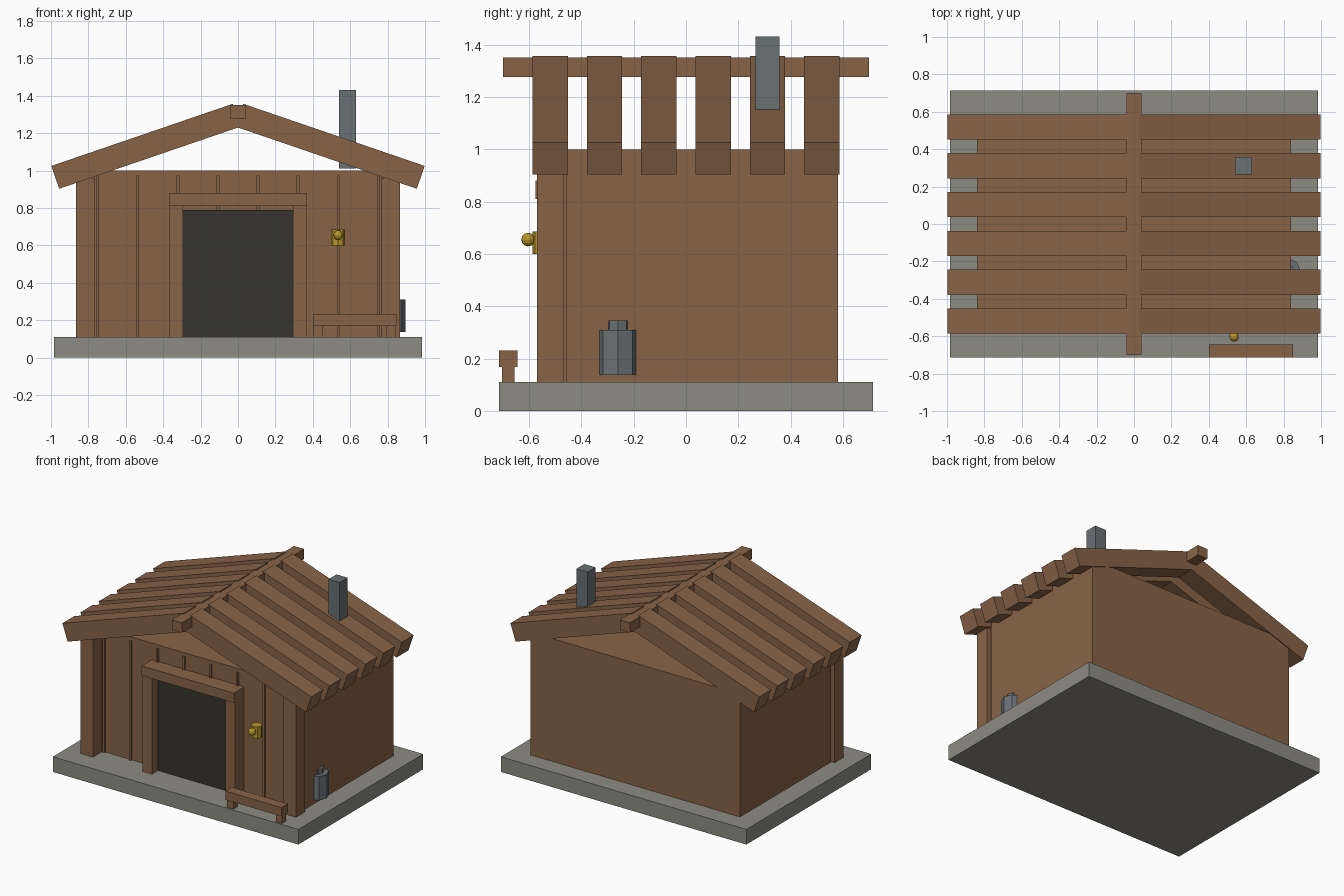
import bpy
from math import atan2, cos, sin
from mathutils import Vector

cube = bpy.data.objects.get("Cube")
if cube:
    bpy.data.objects.remove(cube, do_unlink=True)


def material(name, color):
    mat = bpy.data.materials.new(name)
    mat.use_nodes = True
    rgba = (*color, 1.0)
    mat.diffuse_color = rgba
    mat.node_tree.nodes["Principled BSDF"].inputs["Base Color"].default_value = rgba
    return mat


WOOD = material("brown wood", (0.25, 0.127, 0.063))
STONE = material("grey stone", (0.265, 0.262, 0.225))
DARK = material("dark doorway", (0.035, 0.033, 0.025))
STEEL = material("blue grey steel", (0.14, 0.165, 0.175))
BRASS = material("brass", (0.48, 0.31, 0.025))


def finish(name, mat):
    obj = bpy.context.object
    obj.name = name
    obj.data.materials.append(mat)
    return obj


def box(name, mat, xs, ys, zs):
    """Box from its (min, max) range along each axis."""
    bpy.ops.mesh.primitive_cube_add(size=1)
    obj = finish(name, mat)
    obj.location = [sum(r) / 2 for r in (xs, ys, zs)]
    obj.scale = [r[1] - r[0] for r in (xs, ys, zs)]
    return obj


def drum(name, mat, radius, x, y, zs, sides=8):
    bpy.ops.mesh.primitive_cylinder_add(vertices=sides, radius=radius, depth=zs[1] - zs[0],
                                        location=(x, y, sum(zs) / 2))
    return finish(name, mat)


def mirrored(xs, side):
    return tuple(sorted(side * x for x in xs))


FLOOR = 0.11

# Slab and main body
box("stone_base", STONE, (-0.985, 0.985), (-0.715, 0.715), (0, FLOOR))
box("cabin_body", WOOD, (-0.84, 0.84), (-0.458, 0.58), (FLOOR, 1.0))

# Battens on the front wall
for i in range(8):
    x = (i - 3.5) * 0.214
    box("wall_batten", WOOD, (x - 0.007, x + 0.007), (-0.472, -0.45), (FLOOR, 0.975))

# Corner posts and door frame posts
for side in (-1, 1):
    box("corner_post", WOOD, mirrored((0.765, 0.865), side), (-0.57, -0.468), (FLOOR, 0.96))
    box("door_post", WOOD, mirrored((0.295, 0.37), side), (-0.565, -0.458), (FLOOR, 0.82))

# Doorway and lintel
box("door_panel", DARK, (-0.295, 0.295), (-0.495, -0.458), (FLOOR, 0.79))
box("door_lintel", WOOD, (-0.37, 0.37), (-0.575, -0.458), (0.81, 0.88))

# Ridge beam
box("ridge_beam", WOOD, (-0.04, 0.04), (-0.70, 0.70), (1.277, 1.35))

# Sloped roof planks, six to each side
top_in, top_out = Vector((0.028, 1.357)), Vector((0.998, 1.025))
length, thick = (top_out - top_in).length, 0.129
slope = atan2(top_in.y - top_out.y, top_out.x - top_in.x)
middle = (top_in + top_out) / 2 - Vector((sin(slope), cos(slope))) * thick / 2
for side in (-1, 1):
    for i in range(6):
        bpy.ops.mesh.primitive_cube_add(size=1)
        plank = finish("roof_plank", WOOD)
        plank.location = (side * middle.x, (i - 2.5) * 0.2075, middle.y)
        plank.rotation_euler = (0, side * slope, 0)
        plank.scale = (length, 0.135, thick)

# Chimney
box("chimney", STEEL, (0.54, 0.63), (0.265, 0.357), (1.012, 1.43))

# Canister by the side wall
drum("canister_body", STEEL, 0.08, 0.815, -0.26, (0.137, 0.31))
drum("canister_cap", STEEL, 0.046, 0.815, -0.26, (0.31, 0.345))

# Brass lamp beside the door
drum("lamp_body", BRASS, 0.037, 0.535, -0.55, (0.6, 0.685))
bpy.ops.mesh.primitive_uv_sphere_add(segments=10, ring_count=6, radius=0.026,
                                     location=(0.535, -0.603, 0.655))
finish("lamp_knob", BRASS)

# Bench
box("bench_seat", WOOD, (0.40, 0.85), (-0.715, -0.643), (0.168, 0.232))
for x in (0.405, 0.795):
    box("bench_leg", WOOD, (x, x + 0.05), (-0.702, -0.655), (FLOOR, 0.168))
